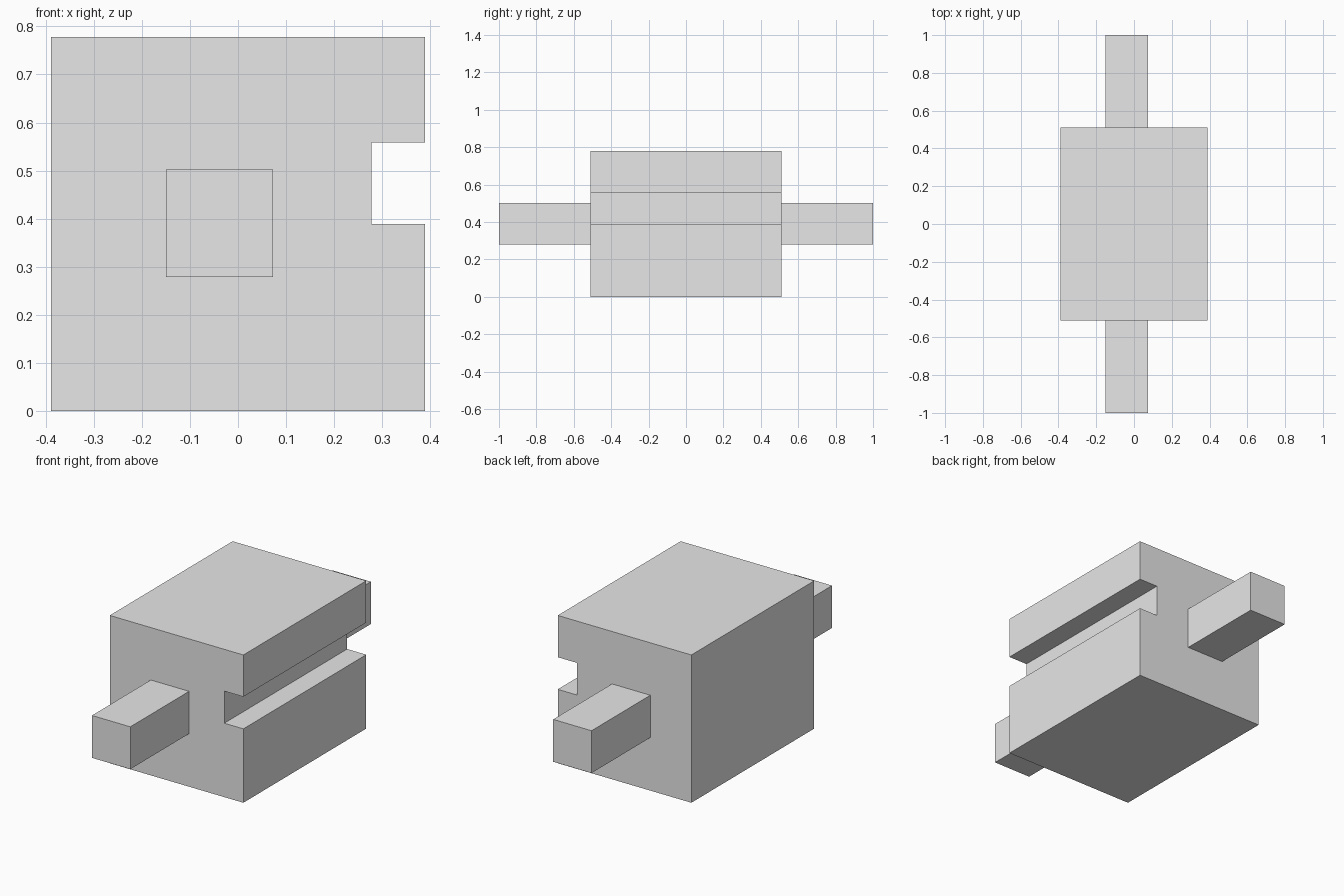
import bpy
import bmesh

# Remove the default object
cube = bpy.data.objects.get("Cube")
if cube:
    bpy.data.objects.remove(cube, do_unlink=True)

# Single plain grey
grey = bpy.data.materials.new("light grey")
grey.use_nodes = True
grey.diffuse_color = (0.8, 0.8, 0.8, 1)
grey.node_tree.nodes["Principled BSDF"].inputs["Base Color"].default_value = (0.8, 0.8, 0.8, 1)


def extrude_profile(name, profile, y0, y1):
    """Extrude an x-z outline from y0 to y1 as a flat-shaded solid."""
    bm = bmesh.new()
    face = bm.faces.new([bm.verts.new((x, y0, z)) for x, z in profile])
    result = bmesh.ops.extrude_face_region(bm, geom=[face])
    moved = [v for v in result["geom"] if isinstance(v, bmesh.types.BMVert)]
    bmesh.ops.translate(bm, verts=moved, vec=(0, y1 - y0, 0))
    bmesh.ops.recalc_face_normals(bm, faces=bm.faces)
    mesh = bpy.data.meshes.new(name)
    bm.to_mesh(mesh)
    bm.free()
    mesh.materials.append(grey)
    obj = bpy.data.objects.new(name, mesh)
    bpy.context.scene.collection.objects.link(obj)
    return obj


# Main block with a lengthwise slot in its left side
W, H, D = 0.389, 0.778, 0.511
SLOT_X, SLOT_LOW, SLOT_HIGH = 0.278, 0.389, 0.558
extrude_profile("slotted_block", [
    (-W, 0), (W, 0), (W, SLOT_LOW), (SLOT_X, SLOT_LOW),
    (SLOT_X, SLOT_HIGH), (W, SLOT_HIGH), (W, H), (-W, H)], -D, D)

# Square pegs standing out of the front and back
peg = [(-0.15, 0.279), (0.073, 0.279), (0.073, 0.502), (-0.15, 0.502)]
for name, side in (("front_peg", -1), ("back_peg", 1)):
    extrude_profile(name, peg, side * D, side)
